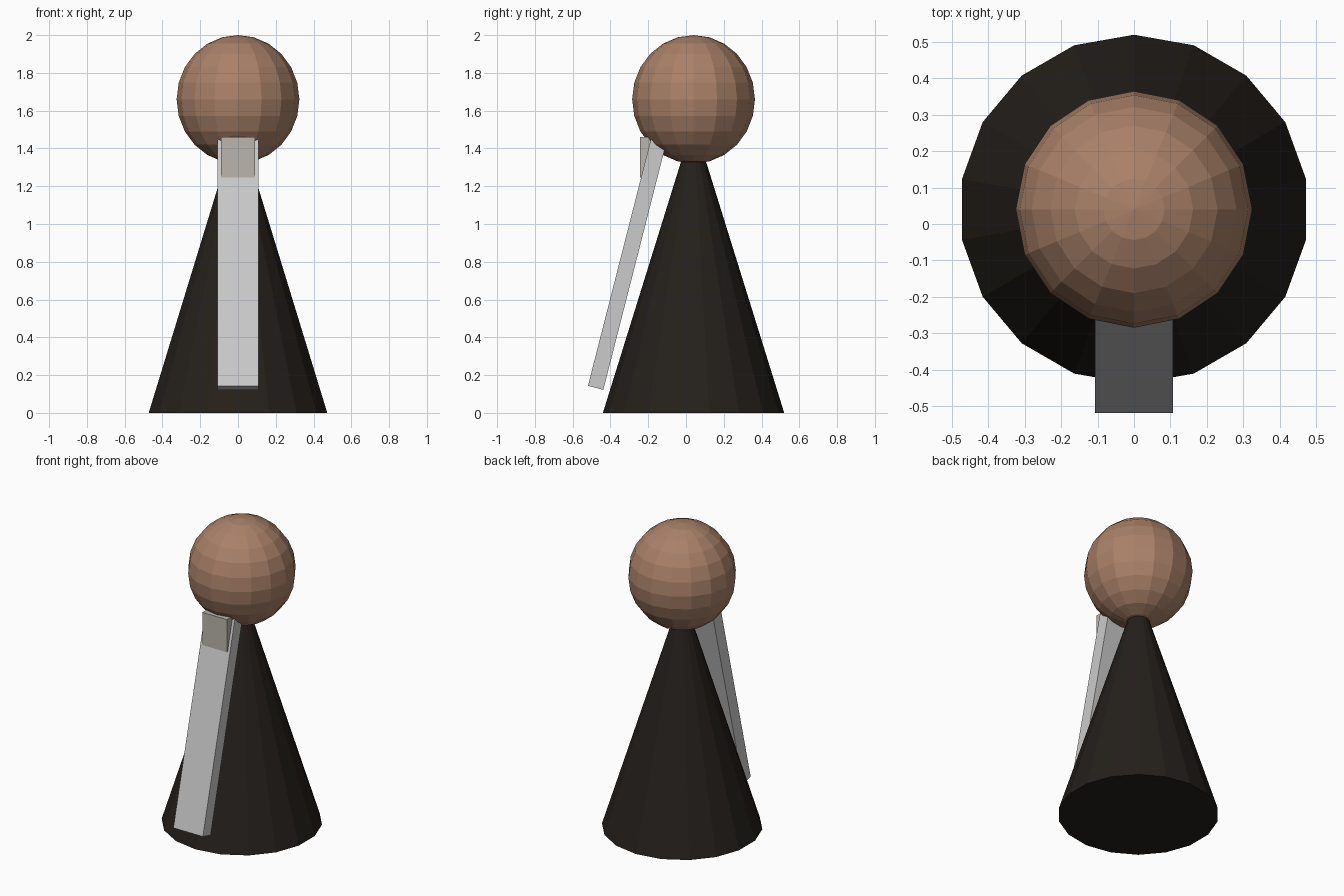
import bpy
import math
from mathutils import Matrix, Vector

if "Cube" in bpy.data.objects:
    bpy.data.objects.remove(bpy.data.objects["Cube"])


def finish(name, color=None):
    obj = bpy.context.object
    obj.name = name
    if color:
        mat = bpy.data.materials.new(name + "_colour")
        mat.diffuse_color = (*color, 1.0)
        mat.use_nodes = True
        mat.node_tree.nodes["Principled BSDF"].inputs["Base Color"].default_value = mat.diffuse_color
        obj.data.materials.append(mat)
    return obj


def box(name, size, center, tilt=0.0, color=None):
    bpy.ops.mesh.primitive_cube_add(size=1)
    obj = finish(name, color)
    obj.data.transform(Matrix.Translation(center)
                       @ Matrix.Rotation(tilt, 4, 'X')
                       @ Matrix.Diagonal((*size, 1.0)))
    return obj


AXIS_Y = 0.04

# Robe: 18-sided cone, its tip buried in the head
bpy.ops.mesh.primitive_cone_add(vertices=18, radius1=0.48, radius2=0.06,
                                depth=1.35, location=(0, AXIS_Y, 0.675))
finish("robe", (0.018, 0.014, 0.011))

# Head: faceted, slightly tall sphere
bpy.ops.mesh.primitive_uv_sphere_add(segments=16, ring_count=12, radius=1,
                                     location=(0, AXIS_Y, 1.66))
head = finish("head", (0.40, 0.22, 0.14))
head.scale = (0.325, 0.325, 0.34)

# Beard: long leaning slab, top end inside the head
tilt = math.radians(14.3)
along = Vector((0, math.sin(tilt), math.cos(tilt)))
across = Vector((0, math.cos(tilt), -math.sin(tilt)))
length, thick = 1.36, 0.084
foot = Vector((0, -0.519, 0.143))
box("beard", (0.215, thick, length),
    foot + along * length / 2 + across * thick / 2, -tilt)

# Small upright block under the chin
box("chin_block", (0.18, 0.06, 0.215), Vector((0, -0.213, 1.354)),
    color=(0.50, 0.47, 0.42))
